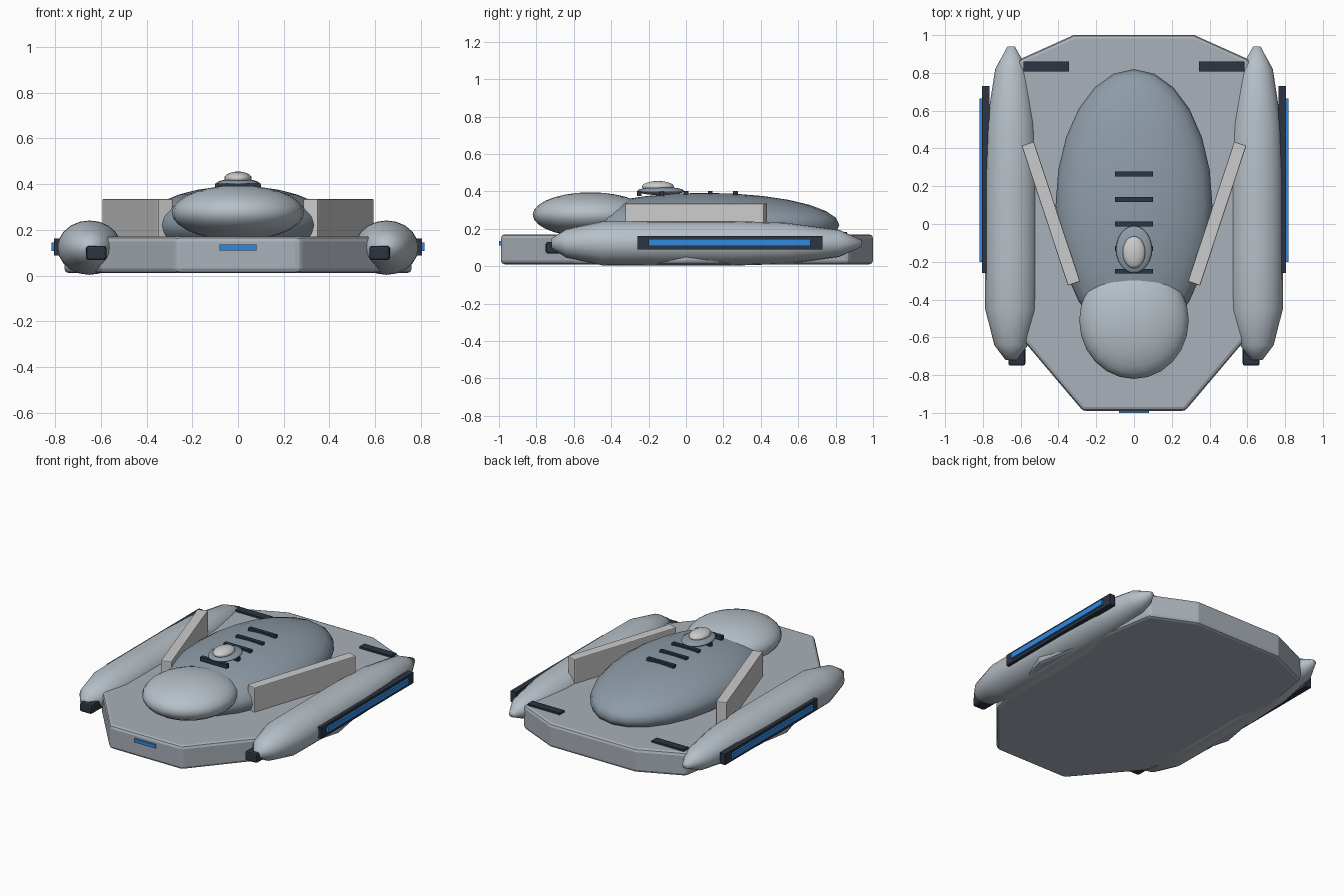
import bpy, bmesh, math

if "Cube" in bpy.data.objects:
    bpy.data.objects.remove(bpy.data.objects["Cube"])


def material(name, rgb):
    m = bpy.data.materials.new(name)
    m.diffuse_color = (*rgb, 1)
    m.use_nodes = True
    m.node_tree.nodes["Principled BSDF"].inputs["Base Color"].default_value = m.diffuse_color
    return m


HULL = material("hull_grey", (0.40, 0.44, 0.49))
LIGHT = material("light_grey", (0.47, 0.53, 0.58))
SLATE = material("slate", (0.27, 0.33, 0.39))
PALE = material("pale_grey", (0.52, 0.53, 0.52))
DARK = material("dark_trim", (0.025, 0.035, 0.055))
BLUE = material("blue_glow", (0.03, 0.25, 0.75))


def finish(bm, name, mat, bevel=0, smooth=False, segments=2):
    bmesh.ops.recalc_face_normals(bm, faces=bm.faces)
    me = bpy.data.meshes.new(name)
    bm.to_mesh(me)
    bm.free()
    me.materials.append(mat)
    ob = bpy.data.objects.new(name, me)
    bpy.context.collection.objects.link(ob)
    if smooth:
        for p in me.polygons:
            p.use_smooth = True
    if bevel:
        b = ob.modifiers.new("bevel", 'BEVEL')
        b.width, b.segments, b.limit_method = bevel, segments, 'ANGLE'
    return ob


def box(name, x, y, z, mat, bevel=0.0, angle=0.0):
    """Box from (min, max) ranges, turned about its own vertical axis."""
    bm = bmesh.new()
    bmesh.ops.create_cube(bm, size=1)
    ob = finish(bm, name, mat, bevel)
    ob.location = [(r[0] + r[1]) / 2 for r in (x, y, z)]
    ob.scale = (1, 1, 1)
    size = [abs(r[1] - r[0]) for r in (x, y, z)]
    for v in ob.data.vertices:
        v.co = [c * s for c, s in zip(v.co, size)]
    ob.rotation_euler.z = angle
    return ob


def ellipsoid(name, loc, radii, mat, u=24, v=14):
    bm = bmesh.new()
    bmesh.ops.create_uvsphere(bm, u_segments=u, v_segments=v, radius=1)
    bmesh.ops.scale(bm, vec=radii, verts=bm.verts)
    ob = finish(bm, name, mat, smooth=True)
    ob.location = loc
    return ob


# hull plate: faceted outline, extruded and bevelled
half = [(0.27, -0.99), (0.60, -0.60), (0.76, 0.0), (0.61, 0.87), (0.32, 1.0)]
outline = half + [(-x, y) for x, y in reversed(half)]
bm = bmesh.new()
face = bm.faces.new([bm.verts.new((x, y, 0.01)) for x, y in outline])
top = bmesh.ops.extrude_face_region(bm, geom=[face])
bmesh.ops.translate(bm, vec=(0, 0, 0.16),
                    verts=[g for g in top["geom"] if isinstance(g, bmesh.types.BMVert)])
finish(bm, "hull_plate", HULL, bevel=0.02)

# upper body and nose dome
ellipsoid("upper_body", (0, 0.10, 0.22), (0.415, 0.72, 0.172), SLATE)
ellipsoid("nose_dome", (0, -0.51, 0.275), (0.29, 0.31, 0.12), LIGHT)

# sensor turret on top
ellipsoid("turret_base", (0, -0.135, 0.402), (0.095, 0.125, 0.022), SLATE)
ellipsoid("turret_cap", (0, -0.15, 0.425), (0.06, 0.085, 0.03), PALE)

# vents along the spine
for i, y in enumerate((0.265, 0.13, 0.0, -0.13, -0.25)):
    box(f"spine_vent_{i + 1}", (-0.1, 0.1), (y - 0.013, y + 0.013), (0.375, 0.402), DARK)

# front marker light
box("front_light", (-0.08, 0.08), (-1.0, -0.97), (0.11, 0.135), BLUE)

# side pod profile: (y, radius)
profile = [(-0.72, 0.03), (-0.64, 0.09), (-0.45, 0.138), (-0.15, 0.14),
           (0.25, 0.14), (0.53, 0.13), (0.82, 0.085), (0.94, 0.02)]
SIDES = 20


def pod(name, cx):
    bm = bmesh.new()
    rings = []
    for y, r in profile:
        rings.append([bm.verts.new((cx + r * math.cos(a), y, 0.122 + r * 0.85 * math.sin(a)))
                      for a in (2 * math.pi * k / SIDES for k in range(SIDES))])
    for a, b in zip(rings, rings[1:]):
        for k in range(SIDES):
            n = (k + 1) % SIDES
            bm.faces.new((a[k], a[n], b[n], b[k]))
    bm.faces.new(rings[0])
    bm.faces.new(rings[-1])
    return finish(bm, name, LIGHT, smooth=True)


for s, side in ((-1, "left"), (1, "right")):
    pod(f"{side}_pod", s * 0.65)
    # nozzle under the pod nose
    box(f"{side}_nozzle", (s * 0.575, s * 0.665), (-0.75, -0.60), (0.067, 0.13), DARK, 0.012)
    # glowing strip on the outer side
    box(f"{side}_strip_frame", (s * 0.765, s * 0.805), (-0.26, 0.73), (0.088, 0.162), DARK)
    box(f"{side}_strip_light", (s * 0.785, s * 0.817), (-0.20, 0.665), (0.108, 0.144), BLUE)
    # slanted fin beside the upper body
    box(f"{side}_fin", (s * 0.44 - 0.034, s * 0.44 + 0.034), (-0.335, 0.445),
        (0.15, 0.335), PALE, 0.005, -s * math.radians(18.3))
    # rear deck vent
    box(f"{side}_deck_vent", (s * 0.345, s * 0.585), (0.807, 0.86), (0.15, 0.182), DARK)
